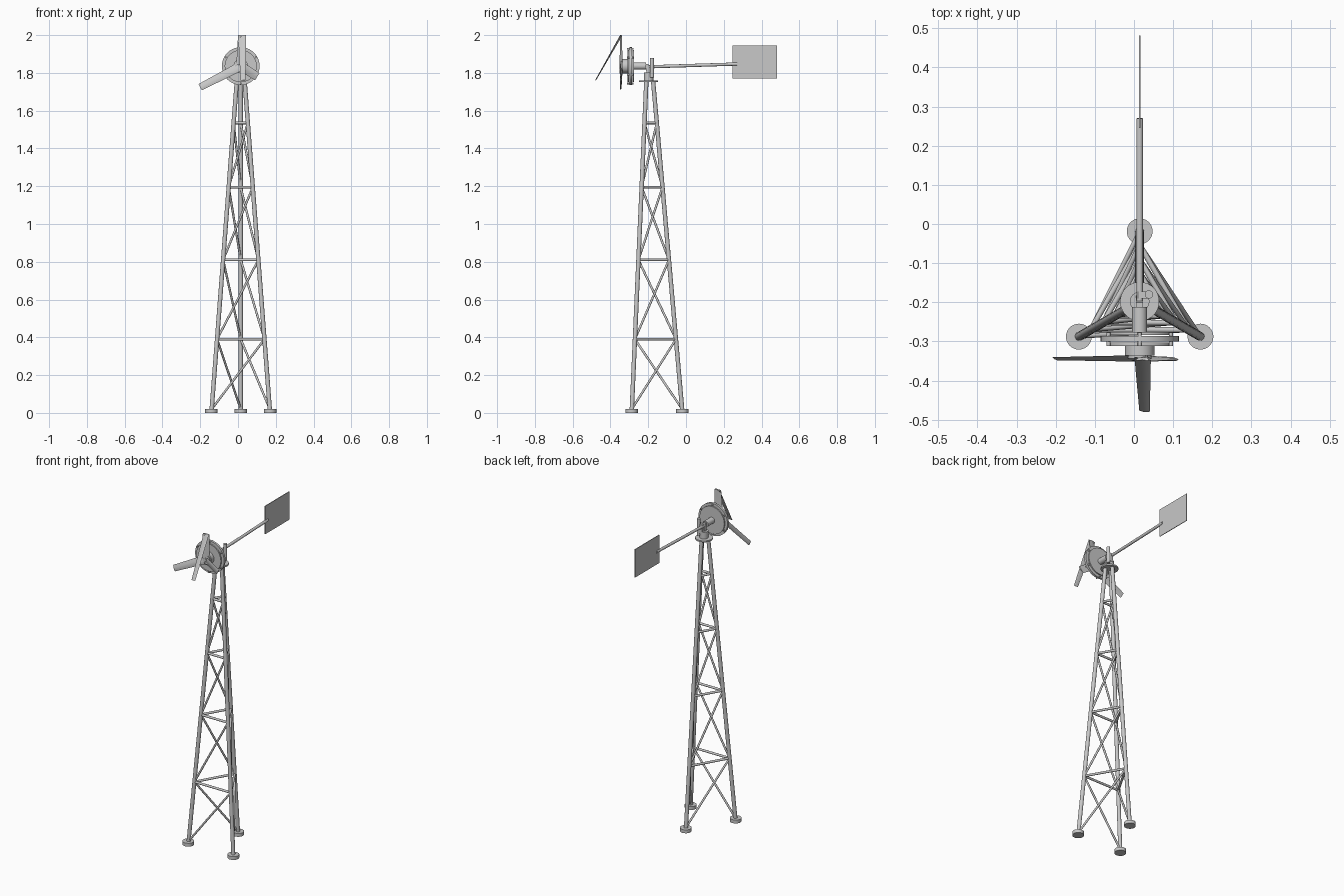
import bpy, bmesh, math
from mathutils import Vector, Matrix

if "Cube" in bpy.data.objects:
    bpy.data.objects.remove(bpy.data.objects["Cube"])

CX, CY = 0.0145, -0.198         # tower axis
HZ = 1.836                      # rotor axis height
steel = bpy.data.materials.new("galvanised_grey")
steel.diffuse_color = (0.58, 0.58, 0.58, 1)
steel.use_nodes = True
steel.node_tree.nodes["Principled BSDF"].inputs["Base Color"].default_value = steel.diffuse_color


def finish(bm, name, smooth=False):
    bmesh.ops.recalc_face_normals(bm, faces=bm.faces)
    me = bpy.data.meshes.new(name)
    bm.to_mesh(me)
    bm.free()
    ob = bpy.data.objects.new(name, me)
    bpy.context.collection.objects.link(ob)
    me.materials.append(steel)
    if smooth:
        bpy.context.view_layer.objects.active = ob
        ob.select_set(True)
        bpy.ops.object.shade_smooth_by_angle(angle=math.radians(35))
        ob.select_set(False)
    return ob


def rod(name, a, b, r, sides=24):
    """Round bar or disc between two points."""
    a, b = Vector(a), Vector(b)
    d = b - a
    m = Matrix.Translation((a + b) / 2) @ d.to_track_quat('Z', 'Y').to_matrix().to_4x4()
    bm = bmesh.new()
    bmesh.ops.create_cone(bm, cap_ends=True, segments=sides, radius1=r,
                          radius2=r, depth=d.length, matrix=m)
    return finish(bm, name, True)


def box(name, lo, hi):
    lo, hi = Vector(lo), Vector(hi)
    bm = bmesh.new()
    bmesh.ops.create_cube(bm, size=1, matrix=Matrix.Translation((lo + hi) / 2)
                          @ Matrix.Diagonal((*(hi - lo), 1)))
    return finish(bm, name)


def loft(name, rings, smooth=False):
    """Closed skin through rings of equal point count."""
    bm = bmesh.new()
    vs = [[bm.verts.new(p) for p in ring] for ring in rings]
    n = len(vs[0])
    for r0, r1 in zip(vs, vs[1:]):
        for i in range(n):
            bm.faces.new((r0[i], r0[(i + 1) % n], r1[(i + 1) % n], r1[i]))
    bm.faces.new(vs[0])
    bm.faces.new(vs[-1])
    return finish(bm, name, smooth)


# Tower: three leaning tubular legs
Z0, Z1, R0, R1 = 0.015, 1.755, 0.178, 0.024
ANGLES = [math.radians(a) for a in (90, 210, 330)]


def leg_point(k, z):
    r = R0 + (R1 - R0) * (z - Z0) / (Z1 - Z0)
    return Vector((CX + r * math.cos(ANGLES[k]), CY + r * math.sin(ANGLES[k]), z))


for k in range(3):
    rod("tower_leg", leg_point(k, Z0), leg_point(k, Z1), 0.0115)
    p = leg_point(k, 0)
    rod("foot_pad", (p.x, p.y, 0), (p.x, p.y, 0.021), 0.033, 32)

# Struts on every side, and one diagonal per panel spiralling round the tower
levels = [0.02, 0.39, 0.81, 1.195, 1.535]
for k in range(3):
    j = (k + 1) % 3
    for z in levels[1:]:
        rod("strut", leg_point(k, z), leg_point(j, z), 0.007, 16)
    for lo, hi in zip(levels, levels[1:]):
        rod("diagonal_brace", leg_point(k, lo), leg_point(j, hi), 0.006, 16)

# Yaw head
rod("top_plate", (CX, CY, 1.751), (CX, CY, 1.760), 0.05, 40)
rod("yaw_tube", (CX, CY, 1.758), (CX, CY, 1.802), 0.025)
loft("head_bracket", [[(CX + x, y, z) for x, y in ((-.009, y0), (.009, y0), (.009, y1), (-.009, y1))]
                      for z, y0, y1 in ((1.80, -0.207, -0.182), (HZ + 0.012, -0.222, -0.200))])
rod("hinge_post", (0.038, -0.18, 1.775), (0.038, -0.18, 1.878), 0.0105)
box("hinge_lug", (CX - 0.004, -0.19, 1.79), (0.038, -0.172, 1.842))

# Tail boom and vane
rod("tail_boom", (CX, -0.20, 1.832), (CX, 0.27, 1.847), 0.0085, 20)
box("tail_vane", (CX - 0.002, 0.245, 1.769), (CX + 0.002, 0.481, 1.944))

# Generator stack along the rotor axis: name, back y, front y, radius
for name, y0, y1, r in (("shaft_housing", -0.212, -0.28, 0.019),
                        ("rear_rotor", -0.276, -0.283, 0.085),
                        ("stator_disc", -0.286, -0.300, 0.100),
                        ("front_rotor", -0.303, -0.311, 0.085),
                        ("hub", -0.310, -0.336, 0.038),
                        ("hub_plate", -0.336, -0.343, 0.030),
                        ("hub_nut", -0.343, -0.352, 0.012)):
    rod(name, (CX, y0, HZ), (CX, y1, HZ), r, 40)
for i in range(6):
    a = math.radians(30 + 60 * i)
    x, z = CX + 0.092 * math.cos(a), HZ + 0.092 * math.sin(a)
    rod("stator_bolt", (x, -0.277, z), (x, -0.312, z), 0.005, 12)


def blade(name, a, b, wide_a, wide_b, face, pitch_a, pitch_b):
    """Thin pitched aerofoil from a to b; face is the flat side's direction."""
    a, b = Vector(a), Vector(b)
    axis = (b - a).normalized()
    n0 = Vector(face)
    n0 = (n0 - axis * n0.dot(axis)).normalized()
    rings = []
    for i in range(5):
        t = i / 4
        w = wide_a + (wide_b - wide_a) * t
        n = Matrix.Rotation(math.radians(pitch_a + (pitch_b - pitch_a) * t), 3, axis) @ n0
        c = axis.cross(n)
        mid = a.lerp(b, t)
        rings.append([mid + c * w * u + n * w * v for u, v in
                      ((-.5, 0), (-.25, .1), (.1, .09), (.5, 0), (.1, -.04), (-.25, -.05))])
    return loft(name, rings, True)


FRONT = (0, -1, 0)
BY = -0.343
# One whole blade, a short stub, and a snapped blade whose end hangs forward
for name, deg, length, tip in (("whole_blade", 207.5, 0.242, 0.038),
                               ("stub_blade", -32.5, 0.104, 0.046),
                               ("snapped_blade", 87.5, 0.163, 0.043)):
    a = math.radians(deg)
    d = Vector((math.cos(a), 0, math.sin(a)))
    o = Vector((CX, BY, HZ))
    blade(name, o + d * 0.008, o + d * length, 0.050, tip, FRONT, 18, 9)
blade("hanging_blade_end", (0.022, -0.343, 1.997), (0.027, -0.478, 1.76), 0.043, 0.027,
      FRONT, 12, 6)
